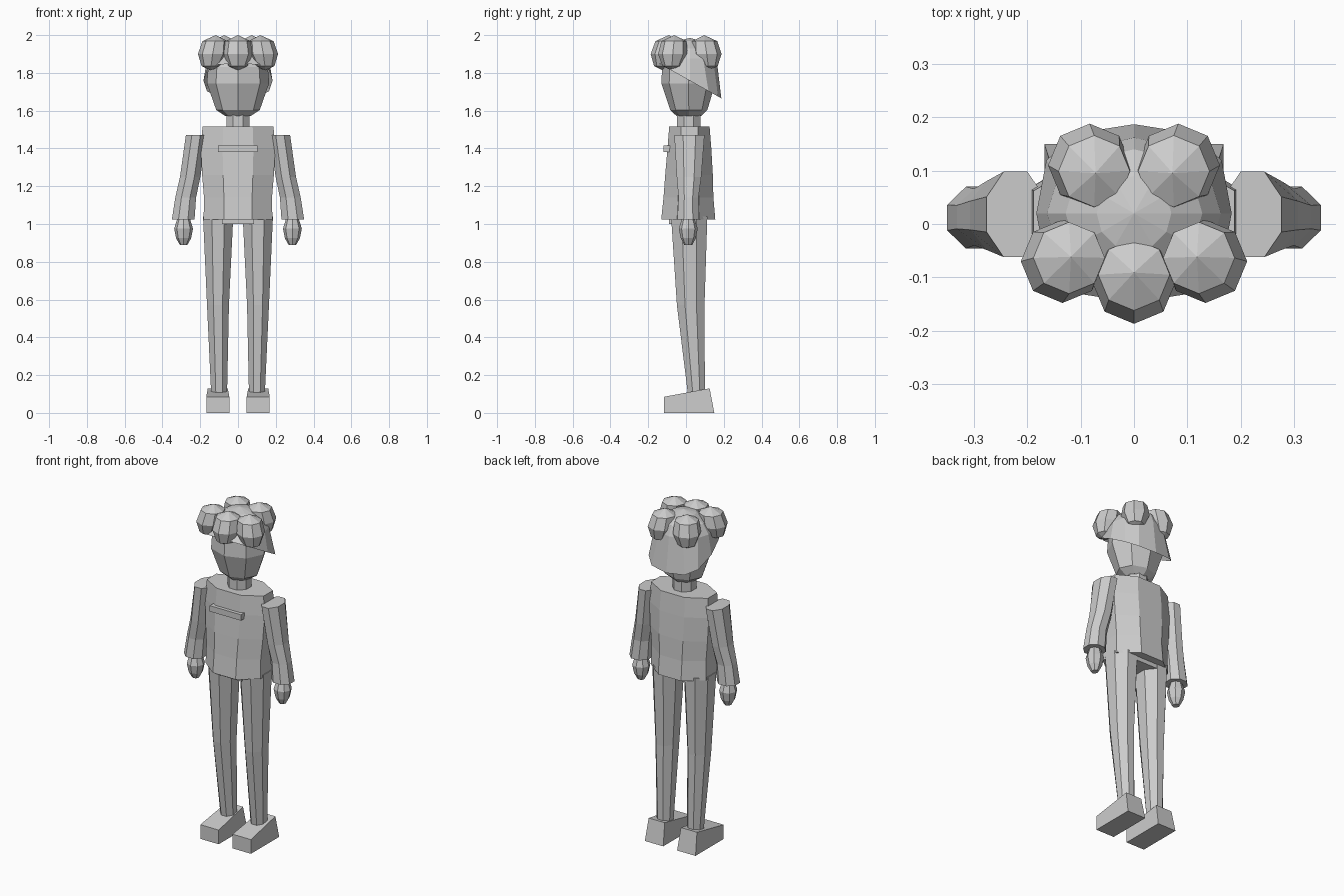
import bpy, bmesh
from math import sin, cos, pi, atan2, copysign

if "Cube" in bpy.data.objects:
    bpy.data.objects.remove(bpy.data.objects["Cube"], do_unlink=True)

grey = bpy.data.materials.new("light_grey")
grey.use_nodes = True
grey.diffuse_color = (0.6, 0.6, 0.6, 1)
grey.node_tree.nodes["Principled BSDF"].inputs["Base Color"].default_value = (0.6, 0.6, 0.6, 1)


def finish(name, bm, closed=True):
    if closed:
        bmesh.ops.recalc_face_normals(bm, faces=bm.faces)
    mesh = bpy.data.meshes.new(name)
    bm.to_mesh(mesh)
    bm.free()
    mesh.materials.append(grey)
    obj = bpy.data.objects.new(name, mesh)
    bpy.context.collection.objects.link(obj)
    return obj


def loop(bm, z, cx, cy, rx, ry, n, start, square=1.0):
    """One ring of vertices; z may be a function of y."""
    ring = []
    for i in range(n):
        a = start + 2 * pi * i / n
        c, s = cos(a), sin(a)
        x = cx + rx * copysign(abs(c) ** square, c)
        y = cy + ry * copysign(abs(s) ** square, s)
        ring.append(bm.verts.new((x, y, z(y) if callable(z) else z)))
    return ring


def bridge(bm, a, b):
    for i in range(len(a)):
        j = (i + 1) % len(a)
        bm.faces.new((a[i], a[j], b[j], b[i]))


def loft(name, sections, n=8, flat=True, start=0.0):
    """Closed body through (z, cx, cy, rx, ry) sections, listed upwards."""
    bm = bmesh.new()
    grow = 1 / cos(pi / n) if flat else 1
    start = pi / n if flat else start
    rings = [loop(bm, z, cx, cy, rx * grow, ry * grow, n, start)
             for z, cx, cy, rx, ry in sections]
    for a, b in zip(rings, rings[1:]):
        bridge(bm, a, b)
    bm.faces.new(rings[0][::-1])
    bm.faces.new(rings[-1])
    return finish(name, bm)


def box(name, x, y, z):
    bm = bmesh.new()
    bmesh.ops.create_cube(bm, size=1)
    for v in bm.verts:
        v.co = [lo + (hi - lo) * (c + 0.5) for c, (lo, hi) in zip(v.co, (x, y, z))]
    return finish(name, bm)


# Torso, pelvis, chest pocket
loft("torso", [(1.025, 0, 0.012, 0.182, 0.143), (1.14, 0, 0.013, 0.18, 0.132),
               (1.26, 0, 0.016, 0.19, 0.126), (1.4, 0, 0.018, 0.197, 0.116),
               (1.515, 0, 0.018, 0.188, 0.107)])
box("pelvis", (-0.085, 0.085), (-0.09, 0.11), (1.0, 1.06))
box("chest_pocket", (-0.105, 0.102), (-0.118, -0.07), (1.38, 1.415))

# Neck and head
loft("neck", [(1.49, 0, 0.015, 0.062, 0.062), (1.62, 0, 0.015, 0.062, 0.062)])
loft("head", [(1.572, 0, 0.015, 0.068, 0.065), (1.603, 0, 0.015, 0.115, 0.098),
              (1.745, 0, 0.012, 0.165, 0.143), (1.83, 0, 0.012, 0.158, 0.138),
              (1.9, 0, 0.015, 0.11, 0.1)], flat=False)

# Domed cap of hair, its rim sloping down to the back
bm = bmesh.new()
rim = loop(bm, lambda y: 1.77 - 0.56 * y, 0, 0.02, 0.183, 0.167, 12, 0, 0.75)
rings = [rim] + [loop(bm, z, 0, 0.02, rx, ry, 12, 0) for z, rx, ry in
                 ((1.875, 0.163, 0.142), (1.93, 0.128, 0.12), (1.968, 0.07, 0.07))]
for a, b in zip(rings, rings[1:]):
    bridge(bm, a, b)
apex = bm.verts.new((0, 0.02, 1.985))
for i in range(12):
    bm.faces.new((rings[-1][i], rings[-1][(i + 1) % 12], apex))
finish("hair_cap", bm, closed=False)


# Hair buns leaning in towards the crown
def bun(name, cx, cy):
    a = atan2(cy, cx)
    bm = bmesh.new()
    rings = []
    for z, r, lean in ((1.836, 0.05, -0.01), (1.9, 0.078, 0), (1.968, 0.067, 0.014)):
        rings.append(loop(bm, z, cx - lean * cos(a), cy - lean * sin(a), r, r, 8, pi / 2))
    for lower, upper in zip(rings, rings[1:]):
        bridge(bm, lower, upper)
    for ring, z, lean in ((rings[0], 1.813, -0.012), (rings[-1], 2.0, 0.018)):
        tip = bm.verts.new((cx - lean * cos(a), cy - lean * sin(a), z))
        for i in range(8):
            bm.faces.new((ring[i], ring[(i + 1) % 8], tip))
    finish(name, bm)


bun("front_bun", 0, -0.109)
for side, s in (("left", 1), ("right", -1)):
    bun(side + "_side_bun", s * 0.134, -0.07)
    bun(side + "_back_bun", s * 0.083, 0.11)

    # Sleeved arm and hand
    loft(side + "_arm", [(1.025, s * 0.29, 0.012, 0.06, 0.058),
                         (1.14, s * 0.277, 0.013, 0.055, 0.053),
                         (1.25, s * 0.253, 0.016, 0.054, 0.065),
                         (1.47, s * 0.222, 0.018, 0.054, 0.08)])
    loft(side + "_hand", [(0.89, s * 0.288, 0.012, 0.02, 0.022),
                          (0.925, s * 0.288, 0.012, 0.04, 0.04),
                          (0.975, s * 0.288, 0.012, 0.05, 0.05),
                          (1.04, s * 0.288, 0.012, 0.03, 0.03)], flat=False)

    # Leg bent slightly at the knee
    loft(side + "_leg", [(0.1, s * 0.1, 0.055, 0.042, 0.045),
                         (0.57, s * 0.106, 0.025, 0.058, 0.073),
                         (1.04, s * 0.105, 0.017, 0.08, 0.096)])

    # Wedge shoe, taller at the heel
    shoe = box(side + "_shoe", (s * 0.107 - 0.061, s * 0.107 + 0.061), (-0.117, 0.15), (0, 0.085))
    for v in shoe.data.vertices:
        if v.co.z > 0.05 and v.co.y > 0:
            v.co.y, v.co.z = 0.125, 0.13
            v.co.x = s * 0.107 + (v.co.x - s * 0.107) * 0.87
